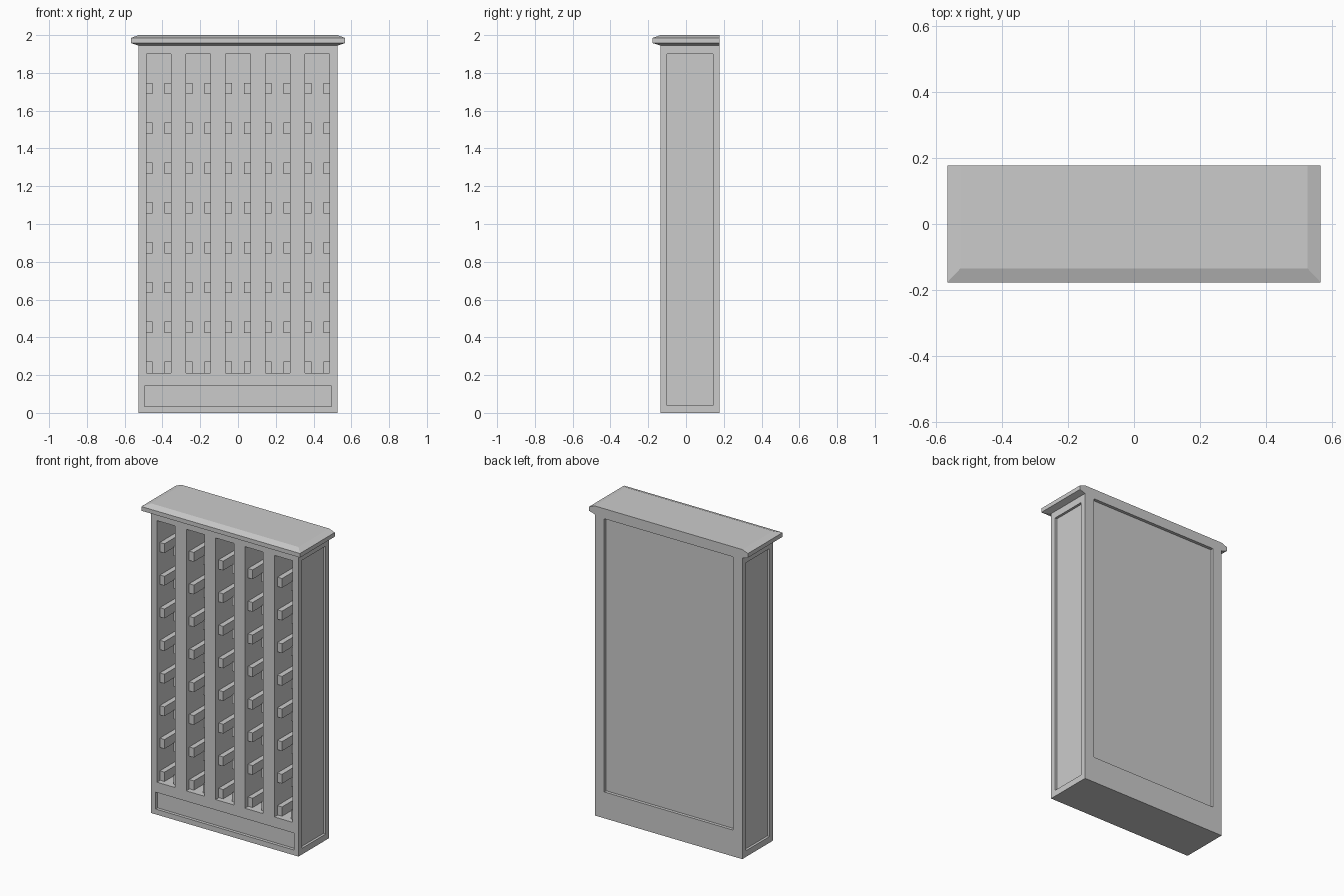
import bpy, bmesh

if "Cube" in bpy.data.objects:
    bpy.data.objects.remove(bpy.data.objects["Cube"])

BACK = 0.178
FRONT = -0.135
HALF = 0.527


def new_object(name, bm):
    bmesh.ops.recalc_face_normals(bm, faces=bm.faces)
    mesh = bpy.data.meshes.new(name)
    bm.to_mesh(mesh)
    bm.free()
    obj = bpy.data.objects.new(name, mesh)
    bpy.context.collection.objects.link(obj)
    return obj


def add_box(bm, x0, x1, y0, y1, z0, z1):
    verts = bmesh.ops.create_cube(bm, size=1)["verts"]
    for v in verts:
        v.co.x = x1 if v.co.x > 0 else x0
        v.co.y = y1 if v.co.y > 0 else y0
        v.co.z = z1 if v.co.z > 0 else z0


# Cabinet: stacked rectangles (half width, front y, z), back kept flat
bm = bmesh.new()
levels = [(HALF, FRONT, 0), (HALF, FRONT, 1.945), (0.567, -0.177, 1.958),
          (0.567, -0.177, 1.985), (HALF, FRONT, 2.0)]
# the top level keeps its full width at the back corners of the chamfer
rings = [[bm.verts.new(p) for p in ((-w, f, z), (w, f, z), (w, BACK, z), (-w, BACK, z))]
         for w, f, z in levels]
for a, b in zip(rings, rings[1:]):
    for i in range(4):
        j = (i + 1) % 4
        bm.faces.new((a[i], a[j], b[j], b[i]))
bm.faces.new(rings[0][::-1])
bm.faces.new(rings[-1])
cabinet = new_object("rack_cabinet", bm)

# Cutter: five deep slots, front plinth panel, side panels, back panel
slot_centres = [0.21 * i for i in range(-2, 3)]
SLOT_HALF = 0.065
SLOT_BACK = 0.138
bm = bmesh.new()
for c in slot_centres:
    add_box(bm, c - SLOT_HALF, c + SLOT_HALF, FRONT - 0.1, SLOT_BACK, 0.21, 1.90)
add_box(bm, -0.495, 0.495, FRONT - 0.1, FRONT + 0.02, 0.034, 0.143)
for s in (-1, 1):
    xs = sorted((s * (HALF - 0.016), s * (HALF + 0.1)))
    add_box(bm, xs[0], xs[1], -0.10, 0.142, 0.04, 1.90)
add_box(bm, -0.46, 0.46, BACK - 0.02, BACK + 0.1, 0.17, 1.935)
cutter = new_object("recess_cutter", bm)
cutter.hide_render = True

mod = cabinet.modifiers.new("recesses", "BOOLEAN")
mod.operation = "DIFFERENCE"
mod.solver = "EXACT"
mod.object = cutter
bpy.context.view_layer.objects.active = cabinet
bpy.ops.object.modifier_apply(modifier=mod.name)
bpy.data.objects.remove(cutter)

# Support rails: a left and right pair per shelf level in every slot
bm = bmesh.new()
for c in slot_centres:
    for level in range(8):
        z = 0.212 + 0.2108 * level
        for s in (-1, 1):
            xs = sorted((c + s * SLOT_HALF, c + s * (SLOT_HALF - 0.033)))
            add_box(bm, xs[0], xs[1], FRONT + 0.03, SLOT_BACK, z, z + 0.06)
new_object("support_rails", bm)
